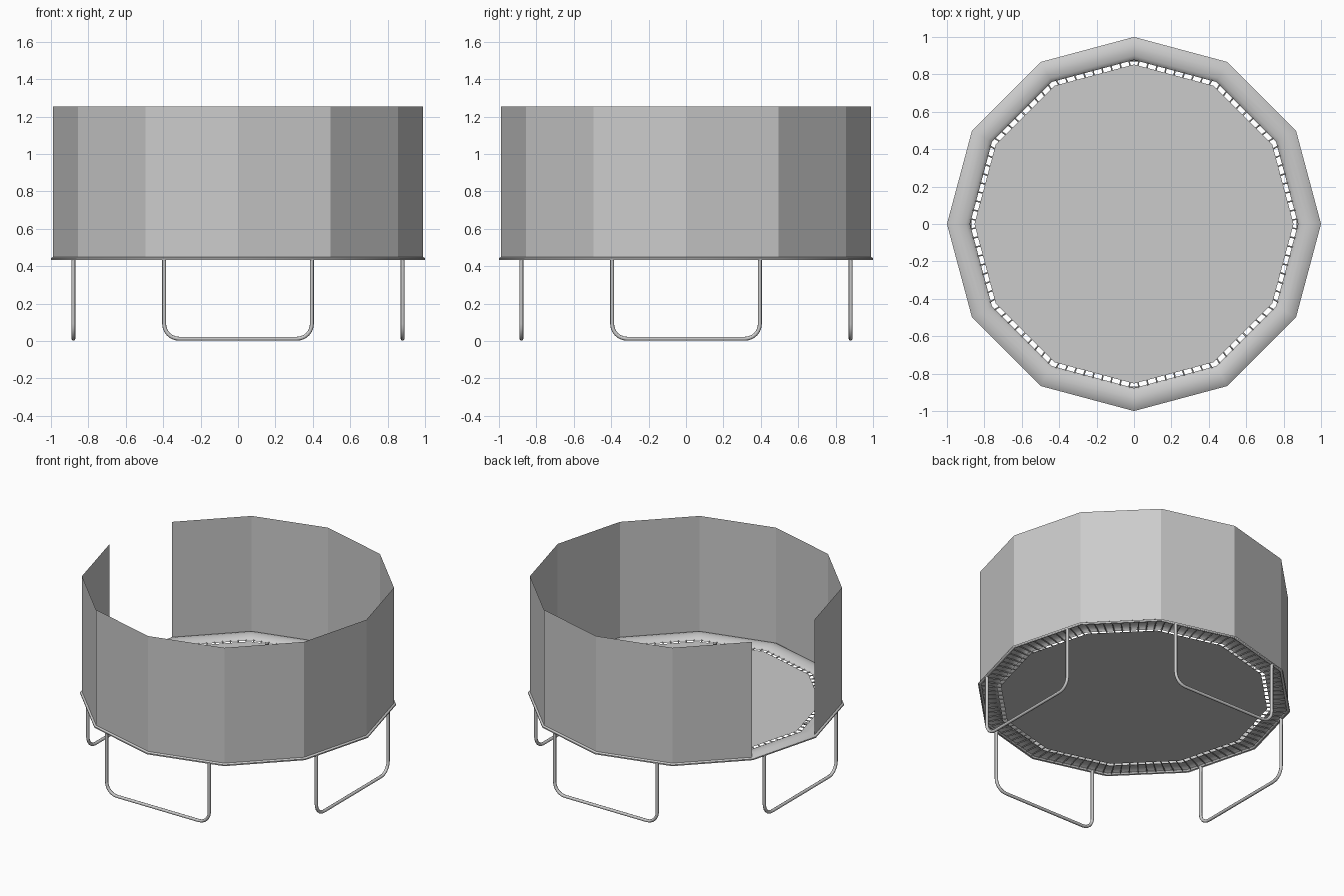
import bpy
import bmesh
from math import sin, cos, tan, pi, radians
from mathutils import Vector

if "Cube" in bpy.data.objects:
    bpy.data.objects.remove(bpy.data.objects["Cube"])

SIDES = 12
STEP = 2 * pi / SIDES


def corner(i, r, z):
    return Vector((r * cos(i * STEP), r * sin(i * STEP), z))


def make_object(name, bm, smooth=None):
    mesh = bpy.data.meshes.new(name)
    bm.to_mesh(mesh)
    bm.free()
    ob = bpy.data.objects.new(name, mesh)
    bpy.context.collection.objects.link(ob)
    if smooth:
        bpy.ops.object.select_all(action='DESELECT')
        ob.select_set(True)
        bpy.context.view_layer.objects.active = ob
        bpy.ops.object.shade_smooth_by_angle(angle=radians(smooth))
    return ob


def ring(name, profile, closed=False, smooth=None):
    """Sweep a (radius, z) profile around the twelve corners."""
    bm = bmesh.new()
    rows = [[bm.verts.new(corner(i, r, z)) for r, z in profile] for i in range(SIDES)]
    n = len(profile)
    for i in range(SIDES):
        a, b = rows[i], rows[(i + 1) % SIDES]
        for j in range(n if closed else n - 1):
            k = (j + 1) % n
            bm.faces.new((a[j], b[j], b[k], a[k]))
    return make_object(name, bm, smooth)


def tube(name, points, radius, res=2):
    """Round tube following a polyline."""
    cu = bpy.data.curves.new(name, 'CURVE')
    cu.dimensions = '3D'
    cu.bevel_depth = radius
    cu.bevel_resolution = res
    cu.use_fill_caps = True
    sp = cu.splines.new('POLY')
    sp.points.add(len(points) - 1)
    for p, co in zip(sp.points, points):
        p.co = (*co, 1)
    ob = bpy.data.objects.new(name, cu)
    bpy.context.collection.objects.link(ob)
    return ob


# Padded edge cover, open underneath
ring("edge_pad", [(0.999, 0.434), (1.0, 0.443), (0.99, 0.449), (0.975, 0.456), (0.95, 0.462),
                  (0.925, 0.461), (0.90, 0.455), (0.884, 0.447), (0.877, 0.438)], smooth=40)

# Steel frame tube under the pad
ring("frame_tube", [(0.986 + 0.009 * cos(a * pi / 4), 0.441 + 0.008 * sin(a * pi / 4))
                    for a in range(8)][::-1], closed=True, smooth=50)

# Jumping mat
bm = bmesh.new()
bm.faces.new([bm.verts.new(corner(i, 0.853, 0.442)) for i in range(SIDES)])
make_object("jumping_mat", bm)

# Springs between mat and frame
PER_SIDE = 9
bm = bmesh.new()
for i in range(SIDES):
    for k in range(PER_SIDE):
        t = (k + 0.5) / PER_SIDE
        ends = []
        for r in (0.852, 0.984):
            ends.append(corner(i, r, 0.441).lerp(corner(i + 1, r, 0.441), t))
        axis = (ends[1] - ends[0]).normalized()
        side = axis.cross(Vector((0, 0, 1)))
        loops = [[bm.verts.new(e + side * 0.004 * cos(a * pi / 3)
                               + Vector((0, 0, 0.004 * sin(a * pi / 3)))) for a in range(6)]
                 for e in ends]
        for a in range(6):
            b = (a + 1) % 6
            bm.faces.new((loops[0][a], loops[0][b], loops[1][b], loops[1][a]))
bmesh.ops.recalc_face_normals(bm, faces=bm.faces)
make_object("springs", bm)

# Safety net wall, with one panel left out (150 to 180 degrees) as the entrance
bm = bmesh.new()
low = [bm.verts.new(corner(i, 0.988, 0.45)) for i in range(SIDES)]
top = [bm.verts.new(corner(i, 0.988, 1.253)) for i in range(SIDES)]
for i in range(SIDES):
    j = (i + 1) % SIDES
    if i != 5:
        bm.faces.new((low[i], low[j], top[j], top[i]))
make_object("safety_net", bm)

# Four U-shaped legs
half, bend, base = 0.395, 0.08, 0.012
path = [(half, 0, 0.442)]
for k in range(7):
    a = k / 6 * pi / 2
    path.append((half - bend + bend * cos(a), 0, base + bend - bend * sin(a)))
path += [(-x, y, z) for x, y, z in reversed(path)]
for n, name in enumerate(("front", "right", "back", "left")):
    leg = tube(name + "_leg", [(x, -0.88, z) for x, y, z in path], 0.0105)
    leg.rotation_euler.z = n * pi / 2
